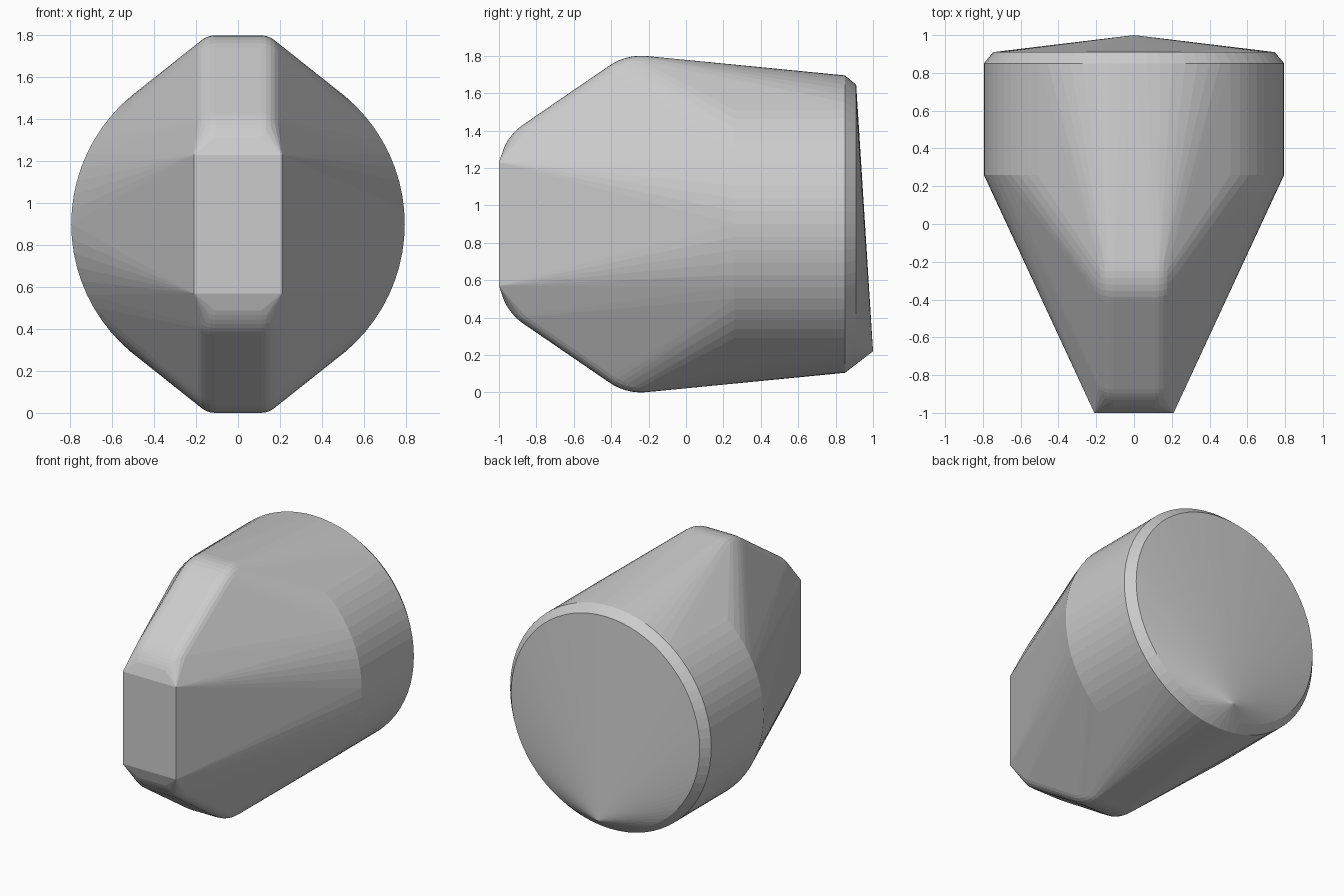
import bpy, bmesh
from math import sin, cos, pi, radians

if "Cube" in bpy.data.objects:
    bpy.data.objects.remove(bpy.data.objects["Cube"], do_unlink=True)

MID = 0.9  # height of the horizontal symmetry plane


def make_material(name, rgb):
    mat = bpy.data.materials.new(name)
    mat.use_nodes = True
    mat.diffuse_color = (*rgb, 1)
    mat.node_tree.nodes["Principled BSDF"].inputs["Base Color"].default_value = (*rgb, 1)
    return mat


def ring(y, radius, segments=72):
    """Upright circle facing along y."""
    return [(radius * cos(2 * pi * i / segments), y,
             MID + radius * sin(2 * pi * i / segments)) for i in range(segments)]


def mirrored(x, y, h):
    """The four copies of a point across the two symmetry planes."""
    return [(sx * x, y, MID + sz * h) for sx in (-1, 1) for sz in (-1, 1)]


def rounded_corner(cy, ch, start, end, steps=6, round_steps=6):
    """Arc in the side plane whose outer edges are rounded across the width."""
    pts = []
    for i in range(steps + 1):
        a = radians(start + (end - start) * i / steps)
        for j in range(round_steps + 1):
            b = radians(80 * j / round_steps)
            r = 0.3 - 0.1 * (1 - cos(b))
            pts += mirrored(0.11 + 0.1 * sin(b), cy - r * sin(a), ch + r * cos(a))
    return pts


# Round rear drum, its chamfered rim and the off-centre point of the cap
points = ring(0.26, 0.795) + ring(0.85, 0.795) + ring(0.91, 0.745)
points.append((0, 1.0, 0.22))

# Ridges above and below, sloping to the sharp-edged front plate
points += rounded_corner(-0.24, 0.6, -5, 36)
points += rounded_corner(-0.70, 0.285, 36, 65)
points += mirrored(0.21, -1.0, 0.33)

# One taut skin around all the sections
bm = bmesh.new()
for p in points:
    bm.verts.new(p)
hull = bmesh.ops.convex_hull(bm, input=bm.verts[:])
loose = {v for v in hull["geom_interior"] + hull["geom_unused"]
         if isinstance(v, bmesh.types.BMVert) and v.is_valid}
bmesh.ops.delete(bm, geom=list(loose), context="VERTS")
bmesh.ops.dissolve_limit(bm, angle_limit=radians(0.3), verts=bm.verts[:], edges=bm.edges[:])
bmesh.ops.recalc_face_normals(bm, faces=bm.faces[:])

mesh = bpy.data.meshes.new("tapered_body")
bm.to_mesh(mesh)
bm.free()
mesh.materials.append(make_material("light_grey", (0.6, 0.6, 0.6)))
body = bpy.data.objects.new("tapered_body", mesh)
bpy.context.collection.objects.link(body)
